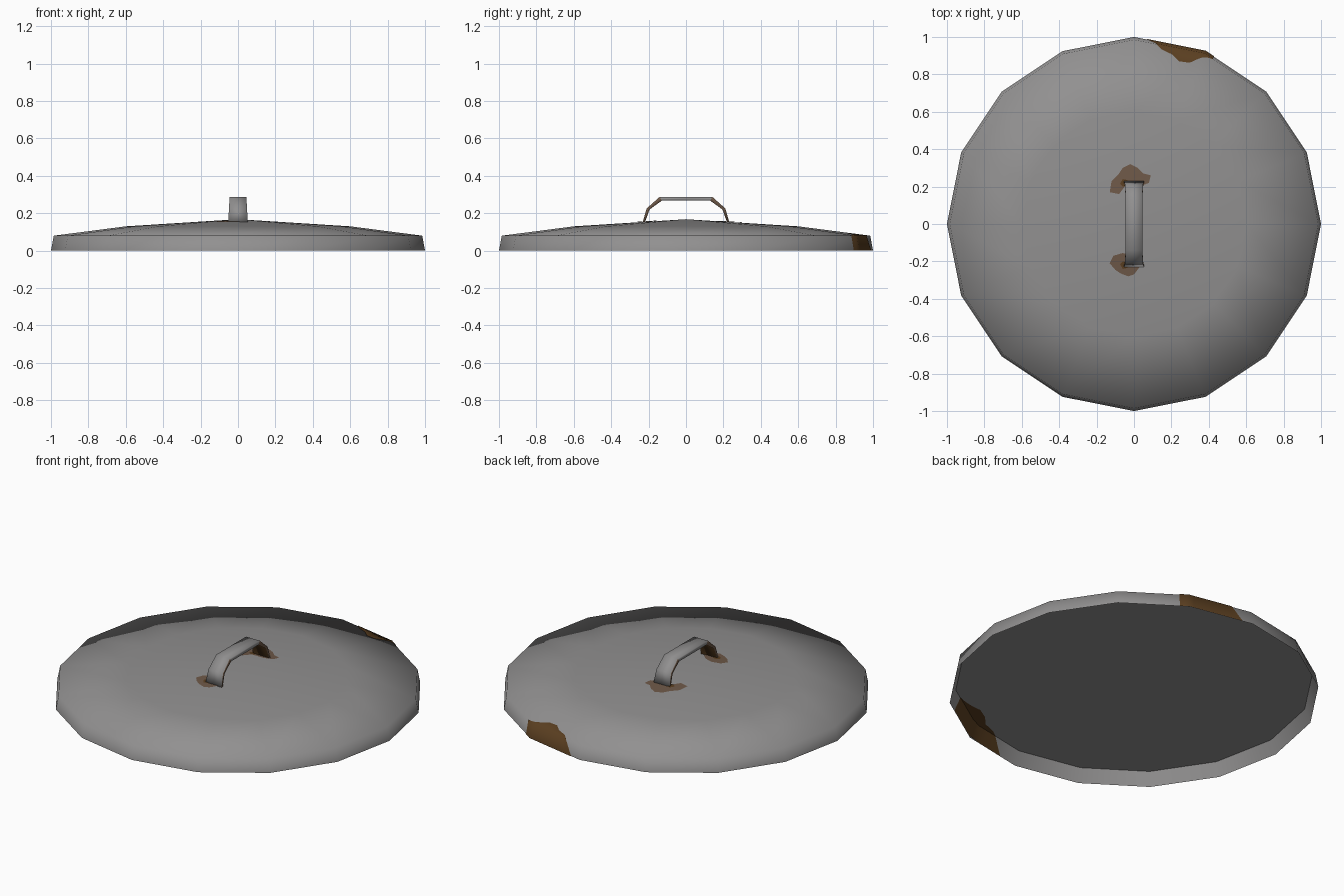
import bpy, bmesh, math
from math import cos, sin, pi, radians

if "Cube" in bpy.data.objects:
    bpy.data.objects.remove(bpy.data.objects["Cube"], do_unlink=True)

SIDES = 16
STEP = 2 * pi / SIDES
OUTER = [(1, 0), (.985, .08), (.6, .13), (0, .168)]
INNER = [(1, 0), (.967, .078), (0, .078)]


def material(name, rgb):
    m = bpy.data.materials.new(name)
    m.use_nodes = True
    m.diffuse_color = (*rgb, 1)
    m.node_tree.nodes["Principled BSDF"].inputs["Base Color"].default_value = (*rgb, 1)
    return m


STEEL = material("grey steel", (.285, .28, .28))
RUST = material("pale rust", (.155, .098, .064))
DARK_RUST = material("dark rust", (.105, .05, .015))


def make(name, verts, faces, mats, smooth_angle):
    me = bpy.data.meshes.new(name)
    me.from_pydata(verts, [], faces)
    for m in mats:
        me.materials.append(m)
    ob = bpy.data.objects.new(name, me)
    bpy.context.collection.objects.link(ob)
    bpy.ops.object.select_all(action="DESELECT")
    ob.select_set(True)
    bpy.context.view_layer.objects.active = ob
    bpy.ops.object.shade_smooth_by_angle(angle=radians(smooth_angle))
    return ob


def revolve(name, profile, inward, smooth_angle):
    verts = [(r * cos(i * STEP), r * sin(i * STEP), z)
             for r, z in profile[:-1] for i in range(SIDES)]
    verts.append((0, 0, profile[-1][1]))
    top, last = len(verts) - 1, SIDES * (len(profile) - 2)
    faces = []
    for i in range(SIDES):
        j = (i + 1) % SIDES
        for base in range(0, last, SIDES):
            faces.append((base + i, base + j, base + SIDES + j, base + SIDES + i))
        faces.append((last + i, last + j, top))
    if inward:
        faces = [f[::-1] for f in faces]
    make(name, verts, faces, [STEEL], smooth_angle)


# Domed lid skin and its flat underside lining
revolve("lid_shell", OUTER, False, 85)
revolve("lid_lining", INNER, True, 40)


def facet(angle):
    """Ratio of true radius to corner radius on the many-sided outline."""
    return cos(STEP / 2) / cos(angle % STEP - STEP / 2)


def skin_height(rho, profile):
    for (r0, z0), (r1, z1) in zip(profile[1:], profile[2:]):
        if rho >= r1:
            return z0 + (z1 - z0) * (r0 - rho) / (r0 - r1)


# Rust around the handle feet, laid on the dome
def foot_rust(name, mat, lift, centre, outline):
    cx, cy = centre
    pts = [centre] + [(cx + (x - cx) * k, cy + (y - cy) * k)
                      for k in (.5, 1) for x, y in outline]
    verts = []
    for x, y in pts:
        rho = math.hypot(x, y) / facet(math.atan2(y, x))
        verts.append((x, y, skin_height(rho, OUTER) + lift))
    n, faces = len(outline), []
    for i in range(n):
        j = (i + 1) % n
        faces += [(0, 1 + i, 1 + j), (1 + i, 1 + n + i, 1 + n + j, 1 + j)]
    ob = make(name, verts, faces, [mat], 40)
    if ob.data.polygons[0].normal.z < 0:
        ob.data.flip_normals()


foot_rust("back_foot_rust", RUST, .003, (-.02, .24),
          [(-.13, .17), (-.12, .23), (-.08, .27), (-.06, .3), (-.02, .32), (.02, .3),
           (.05, .27), (.09, .26), (.08, .22), (.03, .2), (-.05, .2), (-.08, .16)])
foot_rust("front_foot_rust", RUST, .003, (-.04, -.22),
          [(-.13, -.21), (-.11, -.17), (-.06, -.155), (-.01, -.17), (.02, -.2),
           (.03, -.23), (0, -.27), (-.03, -.28), (-.07, -.265), (-.1, -.245)])
for side, word in ((1, "back"), (-1, "front")):
    foot_rust(word + "_foot_dark_spot", DARK_RUST, .005, (-.055, side * .22),
              [(-.075, side * .215), (-.06, side * .24), (-.035, side * .235),
               (-.035, side * .2), (-.06, side * .2)])


# Rust wrapping over the rim, as columns of (angle, depth in from the rim)
COLUMNS = [(64.5, .002), (66, .01), (67.5, .023), (69, .04), (71, .067),
           (74.5, .07), (77.5, .04), (81, .025), (83, .002)]


def rim_rust(name, profile, side, turn):
    verts, faces = [], []
    rim, rim_z = profile[1]
    for angle, depth in COLUMNS:
        foot = angle + max(0, angle - 70) * .25
        inner = rim - depth
        for a, rho, z, lift in ((foot, 1, 0, 0), (angle, rim, rim_z, .002),
                                (angle, inner, skin_height(inner, profile), .003)):
            a = radians(turn(a))
            r = rho * facet(a) + side * .003
            verts.append((r * cos(a), r * sin(a), z + side * lift))
    for c in range(len(COLUMNS) - 1):
        for k in (0, 1):
            i = 3 * c + k
            faces.append((i, i + 3, i + 4, i + 1))
    ob = make(name, verts, faces, [DARK_RUST], 85 if side > 0 else 40)
    p = ob.data.polygons[6]
    if (p.normal.x * p.center.x + p.normal.y * p.center.y) * side < 0:
        ob.data.flip_normals()


rim_rust("outer_rim_rust", OUTER, 1, lambda a: a)
rim_rust("inner_rim_rust", INNER, -1, lambda a: 47 - 1.5 * a)

# Bent strap handle: (y, z) outside, (y, z) inside, half width
half = [((.232, .15), (.22, .15), .053), ((.21, .226), (.195, .22), .048),
        ((.14, .288), (.13, .267), .045)]
stations = half + [((-o[0], o[1]), (-i[0], i[1]), w) for o, i, w in reversed(half)]
verts, faces = [], []
for (oy, oz), (iy, iz), w in stations:
    verts += [(-w, iy, iz), (-w, oy, oz), (w, oy, oz), (w, iy, iz)]
for s in range(len(stations) - 1):
    for k in range(4):
        a, b = 4 * s + k, 4 * s + (k + 1) % 4
        faces.append((a, b, b + 4, a + 4))
faces += [tuple(range(4)), tuple(range(len(verts) - 4, len(verts)))]
handle = make("handle", verts, faces, [STEEL, RUST, DARK_RUST], 95)
bm = bmesh.new()
bm.from_mesh(handle.data)
bmesh.ops.recalc_face_normals(bm, faces=bm.faces)
bm.to_mesh(handle.data)
bm.free()
# Rusty edges and undersides of the handle legs
for p in handle.data.polygons:
    if abs(p.center.y) > .1 and p.index % 4 != 1:
        p.material_index = 2 if p.index % 4 == 3 else 1
